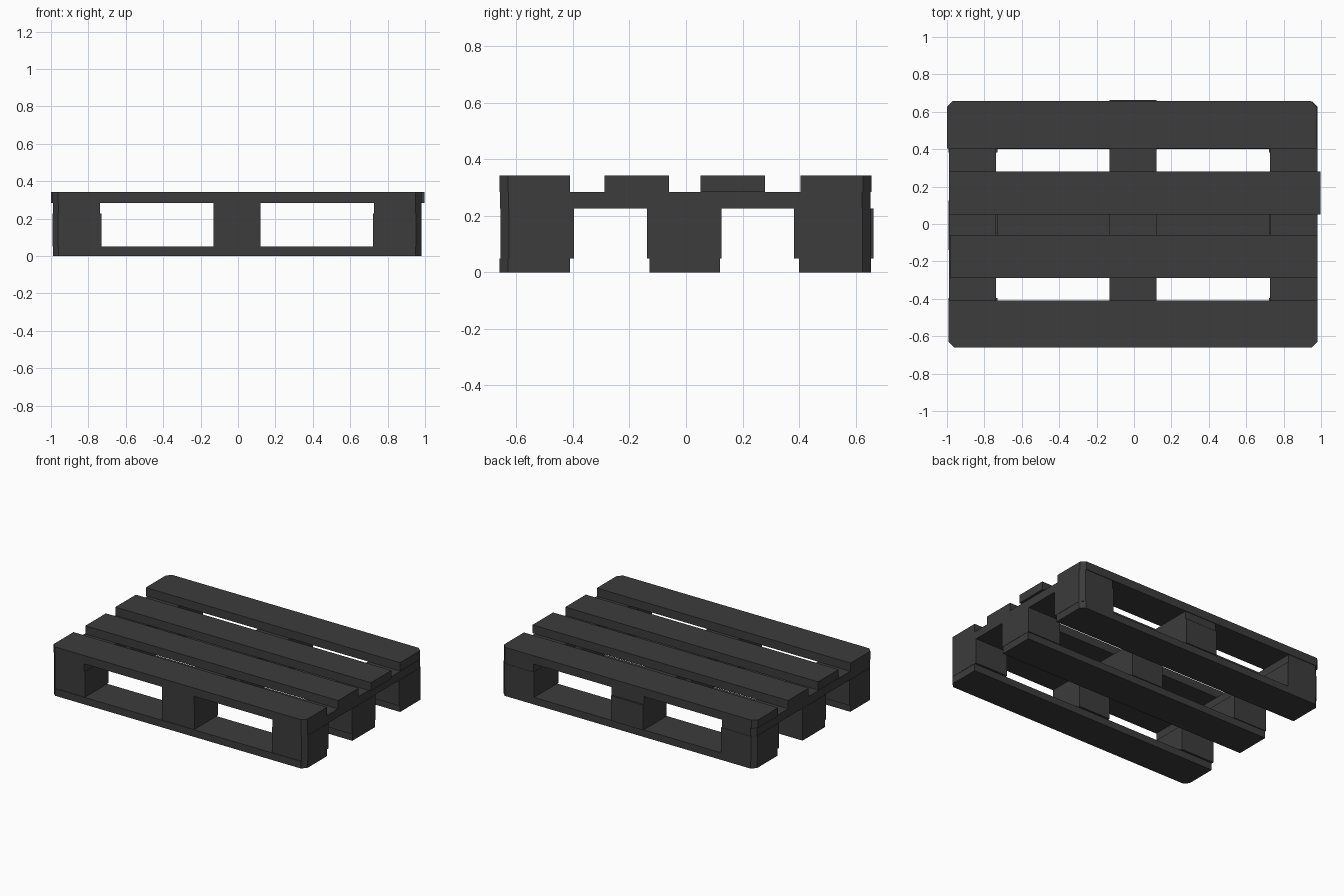
import bpy, bmesh

if "Cube" in bpy.data.objects:
    bpy.data.objects.remove(bpy.data.objects["Cube"])

dark = bpy.data.materials.new("dark_plastic")
dark.diffuse_color = (0.045, 0.045, 0.045, 1)
dark.use_nodes = True
dark.node_tree.nodes["Principled BSDF"].inputs["Base Color"].default_value = dark.diffuse_color


def board(name, x, y, z, cut=(), c=0.03):
    """Box between the given ranges; cut lists the (x sign, y sign) corners to chamfer."""
    outline = []
    for sx, sy in ((-1, -1), (1, -1), (1, 1), (-1, 1)):
        px, py = x[sx > 0], y[sy > 0]
        if (sx, sy) in cut:
            pair = [(px - sx * c, py), (px, py - sy * c)]
            outline += pair if sx == sy * -1 else pair[::-1]
        else:
            outline.append((px, py))
    bm = bmesh.new()
    face = bm.faces.new([bm.verts.new((px, py, z[0])) for px, py in outline])
    top = bmesh.ops.extrude_face_region(bm, geom=[face])
    moved = [g for g in top["geom"] if isinstance(g, bmesh.types.BMVert)]
    bmesh.ops.translate(bm, verts=moved, vec=(0, 0, z[1] - z[0]))
    bmesh.ops.recalc_face_normals(bm, faces=bm.faces)
    mesh = bpy.data.meshes.new(name)
    bm.to_mesh(mesh)
    bm.free()
    mesh.materials.append(dark)
    obj = bpy.data.objects.new(name, mesh)
    bpy.context.collection.objects.link(obj)


FRONT = [(-1, -1), (1, -1)]
BACK = [(-1, 1), (1, 1)]

# Bottom runners
for name, y, cut in (("front", (-0.66, -0.41), FRONT),
                     ("middle", (-0.13, 0.12), ()),
                     ("back", (0.40, 0.655), BACK)):
    board(name + "_runner", (-0.99, 0.98), y, (0, 0.05), cut)

# Spacer blocks, outer corners chamfered
columns = (("left", -1, (-0.992, -0.73)), ("centre", 0, (-0.13, 0.12)), ("right", 1, (0.722, 0.982)))
rows = (("front", -1, (-0.656, -0.396)), ("middle", 0, (-0.138, 0.126)), ("back", 1, (0.383, 0.655)))
for cname, sx, x in columns:
    for rname, sy, y in rows:
        if (sx, sy) == (0, 1):
            y = (0.40, 0.663)
        board(f"{rname}_{cname}_block", x, y, (0.05, 0.227), [(sx, sy)])

# Cross boards
for cname, sx, x in (("left", -1, (-0.99, -0.738)), ("centre", 0, (-0.13, 0.12)), ("right", 1, (0.728, 0.98))):
    board(cname + "_cross_board", x, (-0.658, 0.653), (0.227, 0.285), [(sx, -1), (sx, 1)])

# Deck boards
for name, x, y, cut in (("front", (-0.992, 0.98), (-0.66, -0.41), FRONT),
                        ("inner_front", (-0.985, 0.98), (-0.288, -0.06), ()),
                        ("inner_back", (-0.99, 0.997), (0.052, 0.28), ()),
                        ("back", (-1.0, 0.976), (0.405, 0.657), BACK)):
    board(name + "_deck_board", x, y, (0.285, 0.343), cut)
